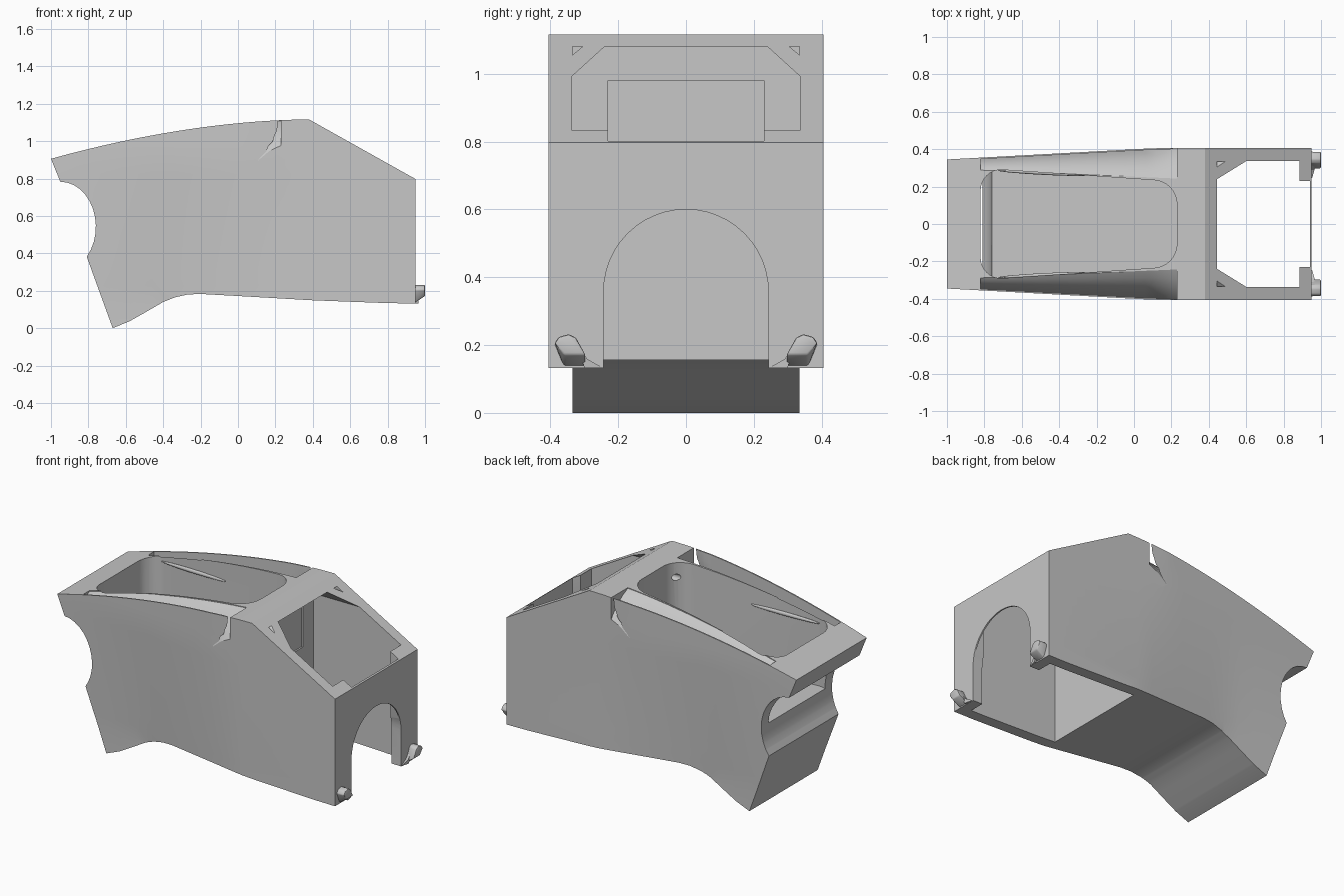
import bpy, bmesh, math
from mathutils import Vector

if "Cube" in bpy.data.objects:
    bpy.data.objects.remove(bpy.data.objects["Cube"])

grey = bpy.data.materials.new("mid_grey")
grey.diffuse_color = (0.57, 0.57, 0.57, 1)
grey.use_nodes = True
grey.node_tree.nodes["Principled BSDF"].inputs["Base Color"].default_value = grey.diffuse_color


def make(name, bm):
    bmesh.ops.recalc_face_normals(bm, faces=bm.faces[:])
    me = bpy.data.meshes.new(name)
    bm.to_mesh(me)
    bm.free()
    ob = bpy.data.objects.new(name, me)
    bpy.context.collection.objects.link(ob)
    me.materials.append(grey)
    return ob


def prism(pts, axis, lo, hi):
    """Extrude a 2D outline along one axis (outline uses the other two, in order)."""
    bm = bmesh.new()
    def put(p, d):
        c = list(p)
        c.insert(axis, d)
        return bm.verts.new(c)
    a = [put(p, lo) for p in pts]
    b = [put(p, hi) for p in pts]
    bm.faces.new(a)
    bm.faces.new(b[::-1])
    n = len(pts)
    for i in range(n):
        bm.faces.new((a[i], b[i], b[(i + 1) % n], a[(i + 1) % n]))
    return bm


def loft(rings):
    bm = bmesh.new()
    vs = [[bm.verts.new(p) for p in r] for r in rings]
    n = len(rings[0])
    for r, s in zip(vs, vs[1:]):
        for i in range(n):
            bm.faces.new((r[i], s[i], s[(i + 1) % n], r[(i + 1) % n]))
    bm.faces.new(vs[0])
    bm.faces.new(vs[-1][::-1])
    bmesh.ops.triangulate(bm, faces=bm.faces[:])
    return bm


def clamp(v):
    return min(1, max(0, v))


def ztop(x):
    return 1.116 - 0.117 * max(0.38 - x, 0) ** 1.82


def half_width(x, z):
    """Upper edge tapers gently to the rear, lower edge is narrow at the tail."""
    upper = 0.405 - 0.06 * clamp((0.1 - x) / 1.1)
    lower = 0.335 + 0.07 * clamp((x + 0.38) / 0.68)
    return upper + (lower - upper) * clamp((0.9 - z) / 0.75)


def smooth(ob, angle):
    bpy.ops.object.select_all(action='DESELECT')
    ob.select_set(True)
    bpy.context.view_layer.objects.active = ob
    bpy.ops.object.shade_smooth_by_angle(angle=math.radians(angle))


# Body: side profile with curved top, tail and round rear recess
top = [(-1 + 1.38 * i / 16, ztop(-1 + 1.38 * i / 16)) for i in range(17)]
under = [(0.95, 0.797), (0.95, 0.132), (0.8, 0.134), (0.4, 0.149), (0, 0.172), (-0.2, 0.183),
         (-0.27, 0.18), (-0.34, 0.164), (-0.4, 0.14), (-0.5, 0.082), (-0.58, 0.037), (-0.67, 0.0)]
arc = [(-0.95 + 0.19 * math.cos(math.radians(a)), 0.543 + 0.24 * math.sin(math.radians(a)))
       for a in range(-42, 91, 11)]
bm = prism(top + under + arc, 1, -1, 1)
for k in range(12):
    for co, no in (((-0.9 + 0.11 * k, 0, 0), (1, 0, 0)), ((0, 0, 0.15 + 0.075 * k), (0, 0, 1))):
        bmesh.ops.bisect_plane(bm, geom=bm.verts[:] + bm.edges[:] + bm.faces[:],
                               plane_co=co, plane_no=no)
for v in bm.verts:
    v.co.y = math.copysign(half_width(v.co.x, v.co.z), v.co.y)
bmesh.ops.triangulate(bm, faces=bm.faces[:])
body = make("body", bm)

cutters = []

# Rear pocket: tapered rounded rectangle
corners = [(-0.82, -0.29, 0.11), (0.23, -0.235, 0.13), (0.23, 0.235, 0.13), (-0.82, 0.29, 0.11)]
outline = []
for i, (x, y, r) in enumerate(corners):
    cx, cy = x - math.copysign(r, x), y - math.copysign(r, y)
    for j in range(9):
        a = math.radians(180 + 90 * i + 90 * j / 8)
        outline.append((cx + r * math.cos(a), cy + r * math.sin(a)))
cutters.append(prism(outline, 2, 0.55, 1.4))

# Side gutters: rounded shoulder beside the pocket, thin outer rim that opens at the front end
stations = [-0.82, -0.6, -0.4, -0.2, -0.05, 0.06, 0.09, 0.12, 0.15, 0.18, 0.205, 0.23]
for s in (-1, 1):
    rings = []
    for x in stations:
        z, w = ztop(x), half_width(x, 1)
        drop = 0.10 + 0.115 * clamp((x + 0.82) / 0.95)
        yi = 0.243 + 0.045 * (0.23 - x) / 1.05

        def rim(f):
            return w + max(-0.008, 0.35 * (x - 0.215 + 0.11 * f * f))
        ring = []
        for k in range(6):
            a = math.pi / 2 * k / 5
            lin = k / 5
            fy = 0.5 * lin + 0.5 * math.sin(a)
            fz = 0.5 * lin + 0.5 * (1 - math.cos(a))
            ring.append((x, s * (yi + (rim(1) - yi) * fy), z - 0.004 - (drop - 0.004) * fz))
        ring += [(x, s * rim(f), z - drop * f) for f in (0.75, 0.5, 0.25, 0)]
        ring += [(x, s * rim(0), z + 0.1), (x, s * yi, z + 0.1)]
        rings.append(ring)
    cutters.append(loft(rings))

# Front chamber with chamfered ceiling, open below and through the sloping front
cutters.append(prism([(-0.336, -0.1), (-0.336, 0.993), (-0.24, 1.08),
                      (0.24, 1.08), (0.336, 0.993), (0.336, -0.1)], 0, 0.285, 0.885))
# Notch in the front wall and shallow recess on the partition
cutters.append(prism([(0.87, -0.23), (0.941, -0.23), (0.941, 0.23), (0.87, 0.23)], 2, 0.3, 1.3))
cutters.append(prism([(-0.23, 0.7), (-0.23, 0.98), (0.23, 0.98), (0.23, 0.7)], 0, 0.275, 0.3))
# Small triangular corner pockets
for s in (-1, 1):
    cutters.append(prism([(s * 0.305, 1.08), (s * 0.335, 1.08), (s * 0.335, 1.055)], 0, 0.40, 0.7))
# Arched doorway
arch = [(-0.243, 0.0)] + [(-0.243 * math.cos(math.pi * i / 24), 0.357 + 0.243 * math.sin(math.pi * i / 24))
                          for i in range(25)] + [(0.243, 0.0)]
cutters.append(prism(arch, 0, 0.86, 1.1))
# Small blind cable hole in the pocket corner
cutters.append(prism([(-0.187 + 0.02 * math.cos(i * math.pi / 8), 1.02 + 0.02 * math.sin(i * math.pi / 8))
                      for i in range(16)], 0, 0.1, 0.25))

for i, c in enumerate(cutters):
    cut = make("cutter_%d" % i, c)
    cut.hide_render = True
    m = body.modifiers.new("cut", 'BOOLEAN')
    m.operation, m.solver, m.object = 'DIFFERENCE', 'EXACT', cut
    bpy.context.view_layer.objects.active = body
    bpy.ops.object.modifier_apply(modifier=m.name)
    bpy.data.objects.remove(cut)
smooth(body, 25)

for s, side in ((-1, "left"), (1, "right")):
    # Front lugs: leaning rounded pegs with a sloped underside
    lug = [(0.295, 0.133), (0.36, 0.133), (0.388, 0.205), (0.375, 0.224), (0.345, 0.232), (0.325, 0.222)]
    bm = prism([(s * y, z) for y, z in lug], 0, 0.94, 1.0)
    for v in bm.verts:
        if v.co.x > 0.99 and v.co.z < 0.15:
            v.co.z = 0.172
    bmesh.ops.bevel(bm, geom=bm.edges[:], offset=0.006, segments=2, affect='EDGES', profile=0.5)
    smooth(make(side + "_lug", bm), 35)
    # Concave web from lug to doorway
    web = [(0.245, 0.133), (0.30, 0.133), (0.325, 0.222), (0.31, 0.185), (0.29, 0.158)]
    bm = prism([(s * y, z) for y, z in web], 0, 0.94, 0.965)
    for v in bm.verts:
        if abs(v.co.y) < 0.26 and v.co.x > 0.95:
            v.co.x = 0.952
    make(side + "_lug_web", bm)
    # Slim ridge along the inner pocket wall
    bm = bmesh.new()
    bmesh.ops.create_uvsphere(bm, u_segments=16, v_segments=12, radius=1)
    for v in bm.verts:
        v.co = Vector((-0.49 + 0.24 * v.co.x, s * (0.273 - 0.0126 * v.co.x) + 0.010 * v.co.y,
                       0.945 + 0.004 * v.co.x + 0.012 * v.co.z))
    smooth(make(side + "_pocket_ridge", bm), 60)
